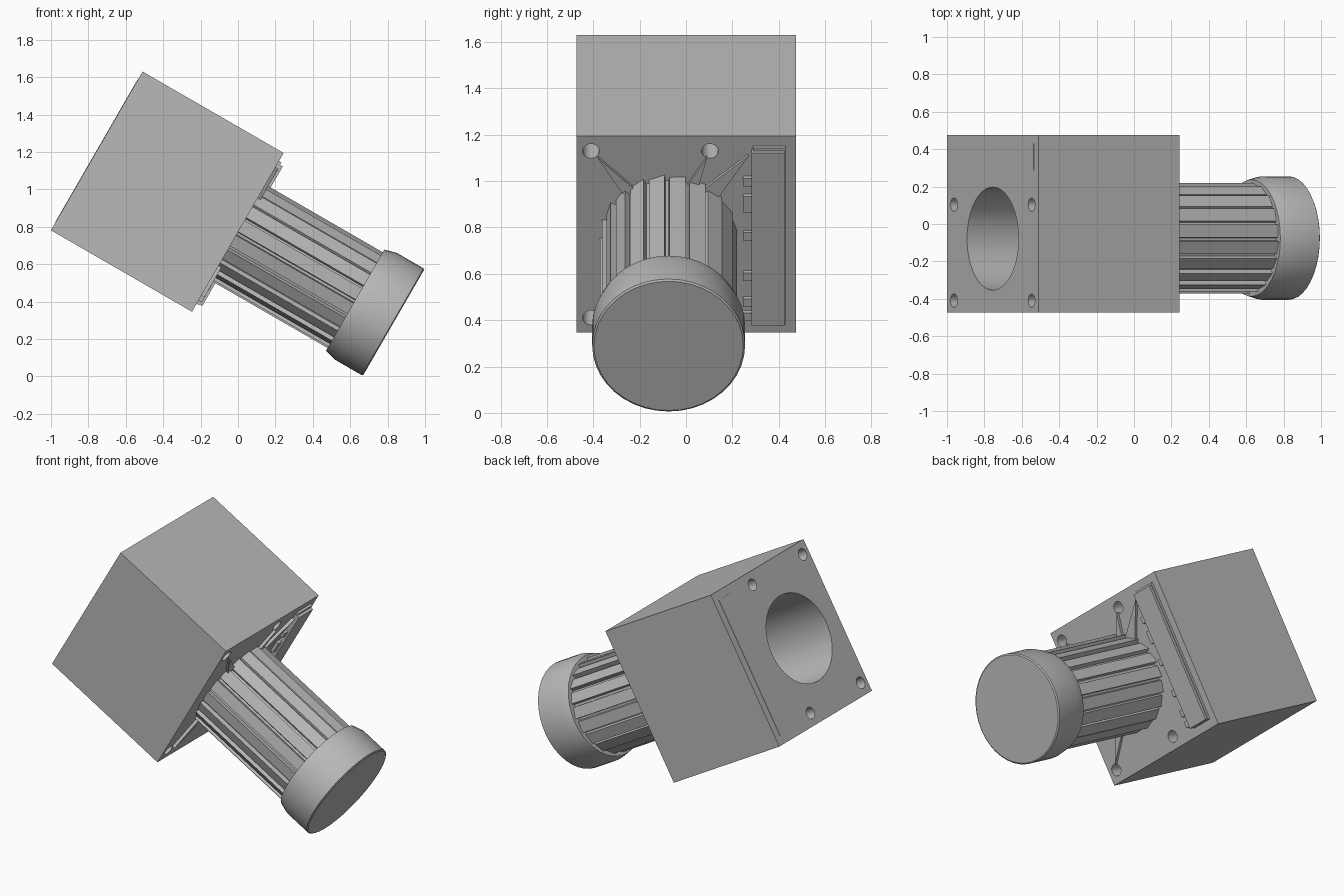
import bpy, bmesh, math
from mathutils import Matrix, Vector

if "Cube" in bpy.data.objects:
    bpy.data.objects.remove(bpy.data.objects["Cube"], do_unlink=True)

grey = bpy.data.materials.new("plain grey")
grey.use_nodes = True
grey.diffuse_color = (0.48, 0.48, 0.48, 1)
grey.node_tree.nodes["Principled BSDF"].inputs["Base Color"].default_value = (0.48, 0.48, 0.48, 1)

# Everything is built along local X, then tilted nose-down as one unit
TILT = Matrix.Translation((-0.378, 0, 0.988)) @ Matrix.Rotation(math.radians(30), 4, 'Y')
FACE = 0.4355          # housing half length, the motor is mounted on this face
MOTOR_Y = -0.075       # motor axis offset


def finish(name, bm):
    bmesh.ops.recalc_face_normals(bm, faces=bm.faces)
    mesh = bpy.data.meshes.new(name)
    bm.to_mesh(mesh)
    bm.free()
    mesh.transform(TILT)
    mesh.materials.append(grey)
    obj = bpy.data.objects.new(name, mesh)
    bpy.context.collection.objects.link(obj)
    return obj


def add_box(bm, x0, x1, y0, y1, z0, z1):
    mat = Matrix.Translation(((x0 + x1) / 2, (y0 + y1) / 2, (z0 + z1) / 2))
    mat = mat @ Matrix.Diagonal((x1 - x0, y1 - y0, z1 - z0, 1))
    bmesh.ops.create_cube(bm, size=1, matrix=mat)


def add_rod(bm, x0, x1, y, z, radius, sides):
    mat = Matrix.Translation(((x0 + x1) / 2, y, z)) @ Matrix.Rotation(math.pi / 2, 4, 'Y')
    bmesh.ops.create_cone(bm, cap_ends=True, segments=sides, radius1=radius,
                          radius2=radius, depth=x1 - x0, matrix=mat)


def add_prism(bm, points, x0, x1):
    """Extrude a (y, z) outline along X."""
    face = bm.faces.new([bm.verts.new((x0, y, z)) for y, z in points])
    new = bmesh.ops.extrude_face_region(bm, geom=[face])["geom"]
    bmesh.ops.translate(bm, vec=(x1 - x0, 0, 0),
                        verts=[v for v in new if isinstance(v, bmesh.types.BMVert)])


def smooth(obj, angle):
    bpy.ops.object.select_all(action='DESELECT')
    obj.select_set(True)
    bpy.context.view_layer.objects.active = obj
    bpy.ops.object.shade_smooth_by_angle(angle=math.radians(angle))


# Housing block
bm = bmesh.new()
add_box(bm, -FACE, FACE, -0.472, 0.475, -0.49, 0.49)
housing = finish("housing", bm)

# Main bore and four through bolt holes
bm = bmesh.new()
add_rod(bm, -0.6, 0.38, -0.078, 0, 0.275, 64)
for y in (-0.41, 0.103):
    for z in (-0.415, 0.415):
        add_rod(bm, -0.6, 0.6, y, z, 0.036, 20)
cutter = finish("hole_cutter", bm)
cutter.hide_render = True
cut = housing.modifiers.new("holes", 'BOOLEAN')
cut.object = cutter
cut.operation = 'DIFFERENCE'
cut.solver = 'EXACT'
bpy.context.view_layer.objects.active = housing
bpy.ops.object.modifier_apply(modifier=cut.name)
bpy.data.objects.remove(cutter, do_unlink=True)
smooth(housing, 30)

# Long strip set through the housing, just proud of the far face
bm = bmesh.new()
add_box(bm, -FACE - 0.002, FACE + 0.015, 0.29, 0.43, -0.44, 0.44)
finish("side_strip", bm)
bm = bmesh.new()
add_box(bm, FACE - 0.01, FACE + 0.032, 0.282, 0.425, -0.435, 0.425)
finish("strip_cover", bm)

# Small teeth along the inner edge of the strip
bm = bmesh.new()
for z in (-0.4, -0.33, -0.2, 0, 0.14, 0.18, 0.27):
    add_box(bm, FACE - 0.01, FACE + 0.02, 0.247, 0.285, z - 0.02, z + 0.02)
finish("strip_teeth", bm)

# Ribbed motor body: wide ribs separated by narrow grooves
RIBS = 20
outline = []
for i in range(RIBS):
    for step, radius in ((0, 0.268), (0.16, 0.268), (0.2, 0.296), (0.96, 0.284)):
        a = math.tau * (i + step) / RIBS
        outline.append((MOTOR_Y + radius * math.cos(a), radius * math.sin(a)))
bm = bmesh.new()
add_prism(bm, outline, FACE - 0.01, 1.22)
finish("motor_body", bm)

# Flat triangular lugs between the bolt holes and the motor
bm = bmesh.new()
for y, z, turn in ((-0.38, 0.39, 0.12), (0.09, 0.39, 0.1), (-0.39, -0.39, 0.12), (0.27, 0.40, 0.16)):
    a = math.atan2(z, y - MOTOR_Y)
    root = [(MOTOR_Y + 0.26 * math.cos(a + s), 0.26 * math.sin(a + s)) for s in (-turn, turn)]
    add_prism(bm, [(y, z)] + root, FACE - 0.005, FACE + 0.018)
finish("mounting_lugs", bm)

# End cap turned from a short profile
profile = [(1.16, 0.0), (1.16, 0.312), (1.225, 0.33), (1.392, 0.33), (1.398, 0.322), (1.398, 0.0)]
bm = bmesh.new()
verts = [bm.verts.new((x, MOTOR_Y, r)) for x, r in profile]
edges = [bm.edges.new(pair) for pair in zip(verts, verts[1:])]
bmesh.ops.spin(bm, geom=verts + edges, cent=(0, MOTOR_Y, 0), axis=(1, 0, 0),
               angle=math.tau, steps=40)
bmesh.ops.remove_doubles(bm, verts=bm.verts, dist=0.0005)
cap = finish("end_cap", bm)
smooth(cap, 25)
